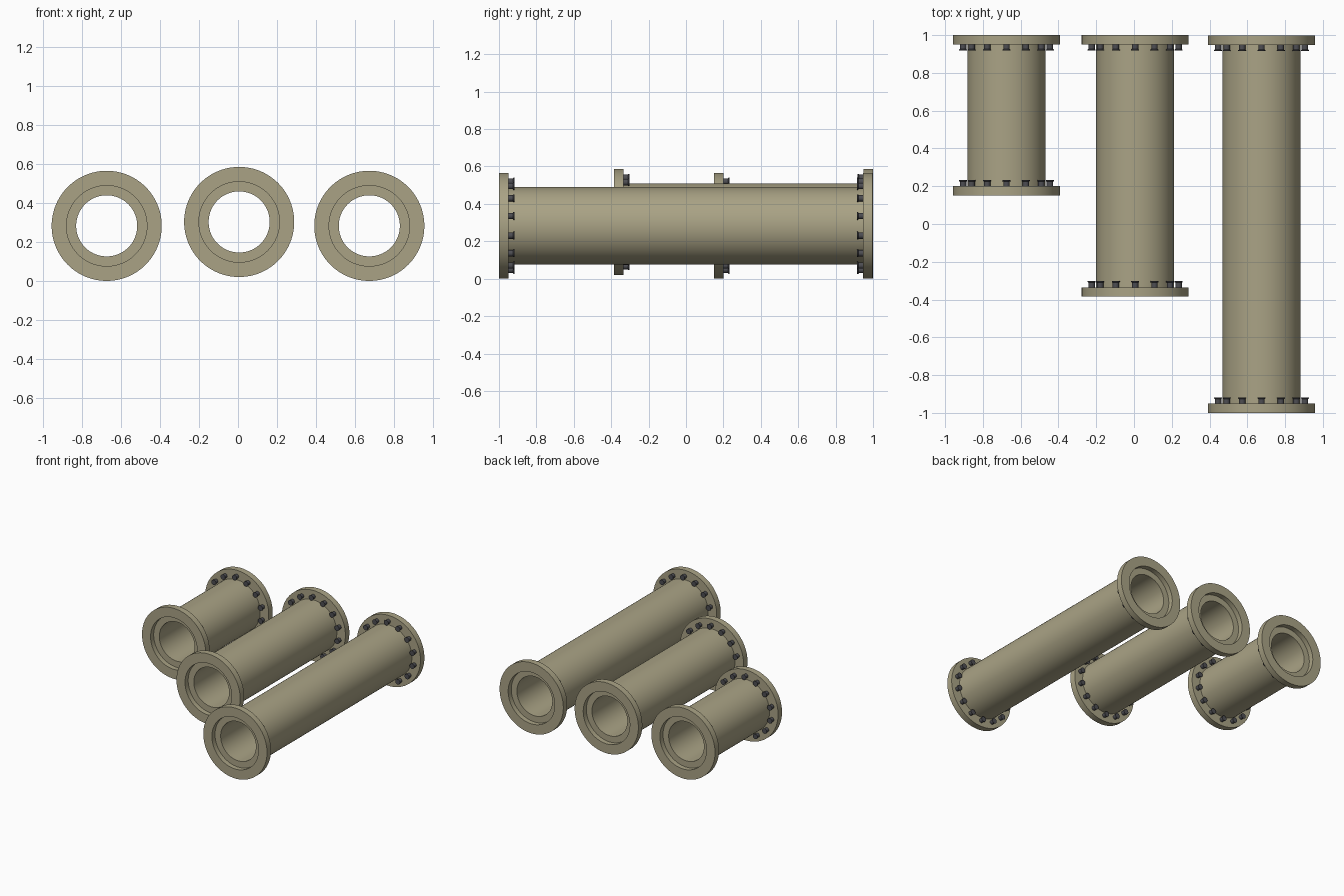
import bpy, bmesh, math
from mathutils import Matrix, Vector

if "Cube" in bpy.data.objects:
    bpy.data.objects.remove(bpy.data.objects["Cube"])

FLANGE_R, PIPE_R, BORE_R = 0.283, 0.207, 0.157
FLANGE_T, RECESS = 0.05, 0.04
BOLT_RING, BOLT_COUNT = 0.236, 14


def material(name, color):
    mat = bpy.data.materials.new(name)
    mat.diffuse_color = color
    mat.use_nodes = True
    mat.node_tree.nodes["Principled BSDF"].inputs["Base Color"].default_value = mat.diffuse_color
    return mat


PAINT = material("khaki_paint", (0.40, 0.365, 0.235, 1))
STEEL = material("dark_steel", (0.075, 0.075, 0.085, 1))


def lathe(bm, profile, segments, origin=(0, 0, 0), closed=False):
    """Revolve (radius, y) points around an axis parallel to y."""
    o = Vector(origin)
    rings = []
    for r, y in profile:
        ring = []
        for i in range(segments):
            a = 2 * math.pi * i / segments
            ring.append(bm.verts.new(o + Vector((r * math.sin(a), y, r * math.cos(a)))))
        rings.append(ring)
    pairs = list(zip(rings, rings[1:]))
    if closed:
        pairs.append((rings[-1], rings[0]))
    for a, b in pairs:
        for i in range(segments):
            j = (i + 1) % segments
            bm.faces.new((a[i], a[j], b[j], b[i]))
    if not closed:
        bm.faces.new(rings[0])
        bm.faces.new(rings[-1])


def finish(bm, name, mat):
    bmesh.ops.recalc_face_normals(bm, faces=bm.faces)
    mesh = bpy.data.meshes.new(name)
    bm.to_mesh(mesh)
    bm.free()
    mesh.materials.append(mat)
    obj = bpy.data.objects.new(name, mesh)
    bpy.context.collection.objects.link(obj)
    bpy.ops.object.select_all(action='DESELECT')
    obj.select_set(True)
    bpy.context.view_layer.objects.active = obj
    bpy.ops.object.shade_smooth_by_angle(angle=math.radians(35))
    return obj


def pipe(name, x, z, y0, y1):
    # tube with a recessed flange at each end
    front = [(BORE_R, y0 + RECESS), (PIPE_R, y0 + RECESS), (PIPE_R, y0),
             (FLANGE_R, y0), (FLANGE_R, y0 + FLANGE_T), (PIPE_R, y0 + FLANGE_T)]
    back = [(r, y0 + y1 - y) for r, y in reversed(front)]
    bm = bmesh.new()
    lathe(bm, front + back, 96, (x, 0, z), closed=True)
    finish(bm, name + "_pipe", PAINT)

    # ring of bolts behind each flange, with a slightly wider lip at the tip
    bm = bmesh.new()
    for base, d in ((y0 + FLANGE_T, 1), (y1 - FLANGE_T, -1)):
        profile = [(0.017, base - d * 0.005), (0.017, base + d * 0.024),
                   (0.021, base + d * 0.027), (0.021, base + d * 0.032)]
        for i in range(BOLT_COUNT):
            a = 2 * math.pi * i / BOLT_COUNT
            lathe(bm, profile, 16, (x + BOLT_RING * math.sin(a), 0,
                                    z + BOLT_RING * math.cos(a)))
    finish(bm, name + "_bolts", STEEL)


pipe("short", -0.675, 0.283, 0.15, 1.0)
pipe("medium", 0.006, 0.303, -0.385, 1.0)
pipe("long", 0.675, 0.283, -1.0, 0.997)
